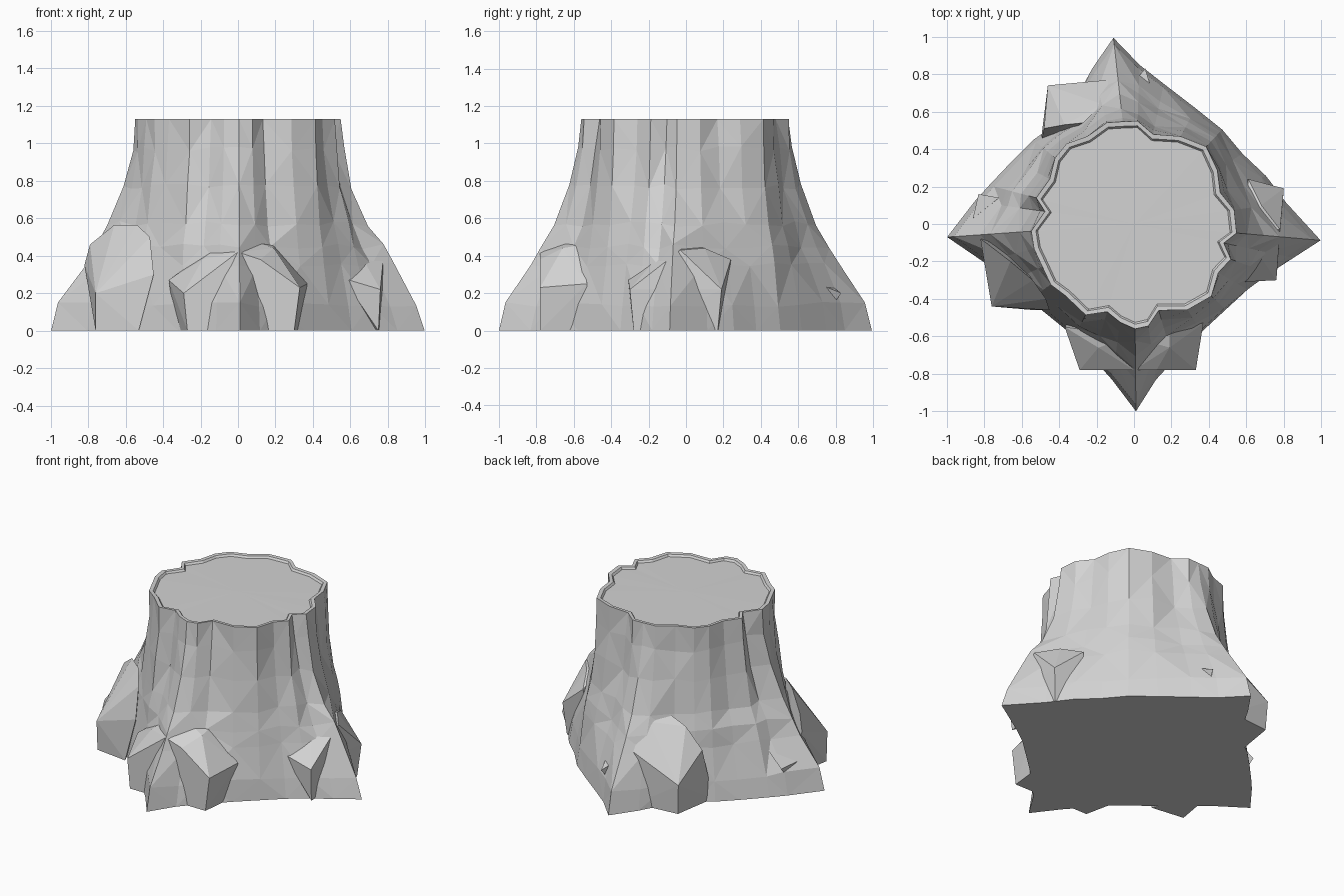
import bpy, bmesh, math, random
from mathutils import Vector

random.seed(4)
cube = bpy.data.objects.get("Cube")
if cube:
    bpy.data.objects.remove(cube)

grey = bpy.data.materials.new("plain_grey")
grey.use_nodes = True
colour = (0.65, 0.65, 0.65, 1)
grey.diffuse_color = colour
grey.node_tree.nodes["Principled BSDF"].inputs["Base Color"].default_value = colour


def finish(name, bm):
    bmesh.ops.recalc_face_normals(bm, faces=bm.faces)
    mesh = bpy.data.meshes.new(name)
    bm.to_mesh(mesh)
    bm.free()
    mesh.materials.append(grey)
    obj = bpy.data.objects.new(name, mesh)
    bpy.context.collection.objects.link(obj)
    return obj


def hull(name, points):
    bm = bmesh.new()
    for p in points:
        bm.verts.new(p)
    res = bmesh.ops.convex_hull(bm, input=bm.verts)
    bmesh.ops.delete(bm, geom=[v for v in res["geom_interior"] if v.is_valid], context="VERTS")
    return finish(name, bm)


# Trunk outline: angle, radius at the ground, radius at the cut
outline = [
    (-5, 1.0, .55), (8, .82, .54), (20, .75, .49), (33, .69, .53),
    (47, .69, .565), (62, .70, .53), (78, .765, .49), (88, .85, .55),
    (96.3, 1.0, .55), (105, .86, .56), (118, .71, .53), (130, .68, .56),
    (140, .70, .55), (152, .73, .51), (165, .80, .54), (172, .86, .48),
    (184, 1.0, .55), (194, .83, .55), (205, .74, .54), (216, .69, .55),
    (226, .67, .53), (242, .68, .55), (253, .75, .49), (262, .84, .53),
    (270.6, 1.0, .56), (278, .84, .55), (286, .76, .48), (302, .68, .54),
    (317, .67, .565), (330, .70, .52), (340, .77, .55), (348, .87, .49)]
# Height and how far the trunk flares toward the ground outline
levels = [(0, 1), (.14, .91), (.35, .62), (.45, .5), (.57, .34),
          (.77, .14), (.97, .03), (1.13, 0)]


def polar(angle, radius, z):
    a = math.radians(angle)
    return Vector((radius * math.cos(a), radius * math.sin(a), z))


bm = bmesh.new()
rings = []
for i, (z, flare) in enumerate(levels):
    ring = []
    for angle, low, high in outline:
        inner = 0 < i < len(levels) - 1
        body = .55 + (high - .55) * .85 if inner else high
        wobble = random.uniform(-.015, .015) if inner else 0
        r = body + (low - body) * flare + wobble * .4
        ring.append(bm.verts.new(polar(angle, r, z + wobble)))
    rings.append(ring)

# Low rim and slightly sunken cut surface
for inset, z in ((.025, 1.128), (.035, 1.115)):
    rings.append([bm.verts.new(polar(a, h - inset, z)) for a, low, h in outline])

n = len(outline)
for k, (lower, upper) in enumerate(zip(rings, rings[1:])):
    for j in range(n):
        a, b, c, d = lower[j], lower[(j + 1) % n], upper[(j + 1) % n], upper[j]
        if (j + k) % 2:
            bm.faces.new((a, b, c))
            bm.faces.new((a, c, d))
        else:
            bm.faces.new((a, b, d))
            bm.faces.new((b, c, d))
bm.faces.new(rings[0])
centre = bm.verts.new((0, 0, 1.12))
for j in range(n):
    bm.faces.new((rings[-1][j], rings[-1][(j + 1) % n], centre))
finish("stump_trunk", bm)

# Chunky root knobs around the foot
hull("front_root_knob", [
    (-.37, -.55, .27), (-.29, -.78, .2), (-.27, -.78, 0), (-.33, -.5, 0),
    (0, -.78, .42), (-.02, -.6, .52), (-.19, -.66, .38), (.12, -.78, .38),
    (.19, -.66, .44), (.19, -.55, .46), (.37, -.53, .25), (.33, -.78, .23),
    (.3, -.78, 0), (.33, -.5, 0)])
hull("left_root_knob", [
    (.76, -.3, .22), (.75, -.28, 0), (.56, -.31, .28), (.78, -.03, .43),
    (.6, -.03, .48), (.68, -.18, .36), (.68, .1, .44), (.8, .19, .22),
    (.78, .17, 0), (.61, .24, .38), (.55, .2, 0)])
hull("right_root_knob", [
    (-.76, -.44, .2), (-.76, -.43, 0), (-.82, -.08, .35), (-.79, -.1, .46),
    (-.66, -.2, .565), (-.54, -.3, .565), (-.47, -.4, .5), (-.45, -.46, .3),
    (-.53, -.46, 0), (-.7, -.08, 0)])
hull("back_root_knob", [
    (-.46, .74, .2), (-.45, .73, 0), (-.13, .77, .36), (-.15, .76, 0),
    (-.48, .51, .36), (-.5, .42, 0), (-.37, .53, .5), (-.27, .54, .55),
    (-.17, .64, .52)])

# Small broken twigs
hull("back_twig", [(.06, .83, .2), (.0, .76, .25), (.09, .73, .24), (.04, .78, .13)])
hull("right_twig", [(-.83, .16, .19), (-.86, .03, .2), (-.72, .14, .28), (-.81, .06, .09)])
